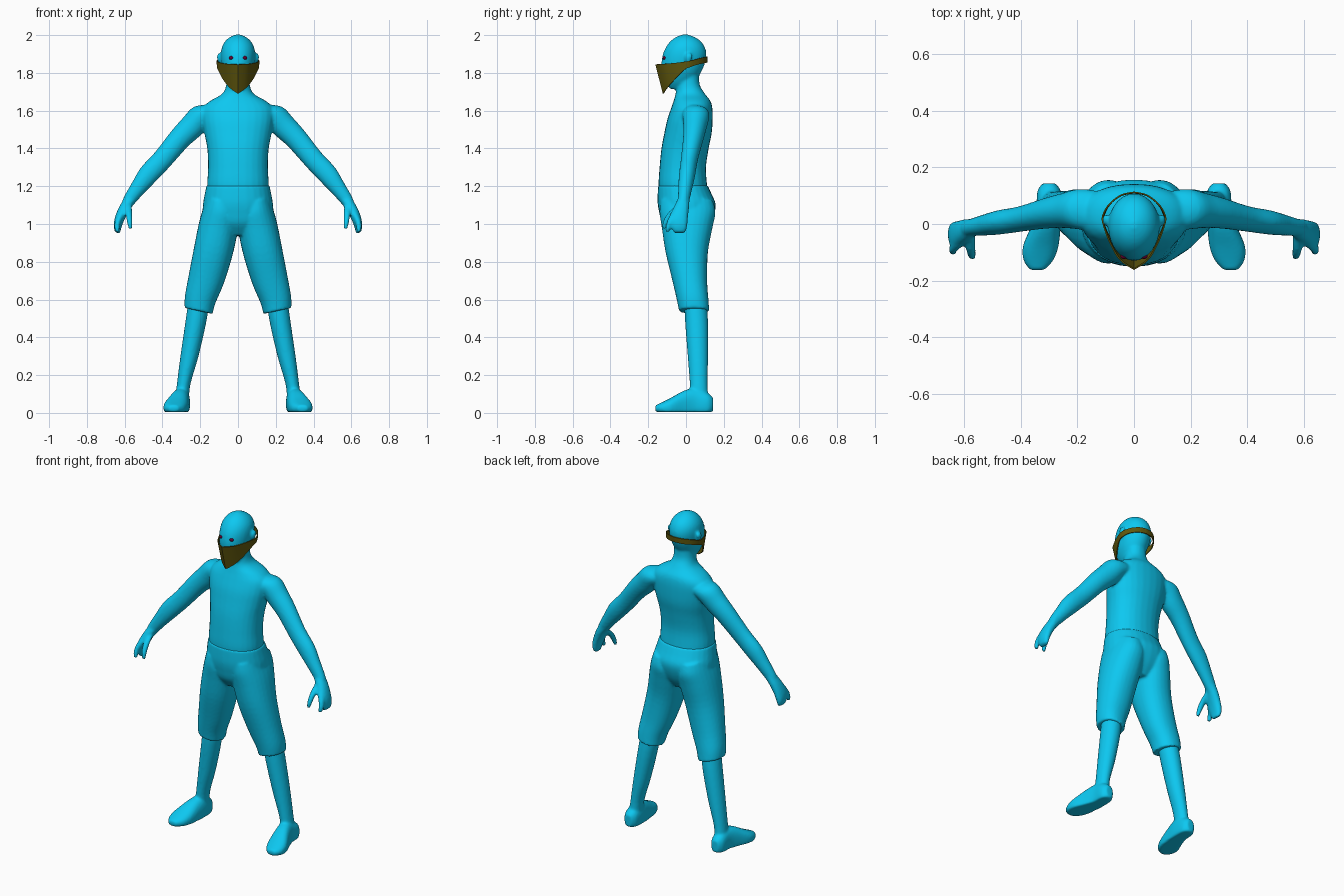
import bpy, bmesh, math
from mathutils import Vector

if "Cube" in bpy.data.objects:
    bpy.data.objects.remove(bpy.data.objects["Cube"])

X, Y, Z = Vector((1, 0, 0)), Vector((0, 1, 0)), Vector((0, 0, 1))


def material(name, rgb):
    m = bpy.data.materials.new(name)
    m.diffuse_color = (*rgb, 1)
    m.use_nodes = True
    m.node_tree.nodes["Principled BSDF"].inputs["Base Color"].default_value = m.diffuse_color
    return m


skin = material("cyan", (0.004, 0.58, 0.88))
olive = material("olive", (0.115, 0.095, 0.004))
dark_red = material("dark_red", (0.12, 0.0, 0.03))


def smooth_path(pts, n=4):
    """Catmull-Rom interpolation of equal-length tuples."""
    out = []
    for i in range(len(pts) - 1):
        p = [pts[max(i - 1, 0)], pts[i], pts[i + 1], pts[min(i + 2, len(pts) - 1)]]
        for k in range(n):
            t = k / n
            out.append([0.5 * (2 * b + (c - a) * t + (2 * a - 5 * b + 4 * c - d) * t * t
                               + (3 * b - a - 3 * c + d) * t ** 3) for a, b, c, d in zip(*p)])
    return out + [list(pts[-1])]


def loft(bm, stations, u=X, v=Y, side=1, power=2.2, floor=False):
    """Closed tube through (x, y, z, half width on u, half width on v)."""
    u, v, n, rings = u.normalized(), v.normalized(), 28, []
    for x, y, z, a, b in smooth_path(stations):
        ring = []
        for k in range(n):
            t = 2 * math.pi * k / n
            c, s = math.cos(t), math.sin(t)
            p = Vector((x, y, z)) + u * a * math.copysign(abs(c) ** (2 / power), c) \
                + v * b * math.copysign(abs(s) ** (2 / power), s)
            p.x *= side
            if floor:
                p.z = max(p.z, 0.004)
            ring.append(bm.verts.new(p))
        rings.append(ring)
    faces = [bm.faces.new(rings[0]), bm.faces.new(rings[-1])]
    for r, q in zip(rings, rings[1:]):
        for k in range(n):
            faces.append(bm.faces.new((r[k], r[(k + 1) % n], q[(k + 1) % n], q[k])))
    bmesh.ops.recalc_face_normals(bm, faces=faces)


def upright(rows):
    """(z, front y, back y, half width) rows to loft stations."""
    return [(0, (f + b) / 2, z, a, (b - f) / 2) for z, f, b, a in rows]


def make_object(name, bm, mat):
    me = bpy.data.meshes.new(name)
    bm.to_mesh(me)
    bm.free()
    ob = bpy.data.objects.new(name, me)
    bpy.context.collection.objects.link(ob)
    me.materials.append(mat)
    return ob


def apply_and_smooth(ob, angle=40):
    bpy.ops.object.select_all(action='DESELECT')
    ob.select_set(True)
    bpy.context.view_layer.objects.active = ob
    bpy.ops.object.convert(target='MESH')
    bpy.ops.object.shade_smooth_by_angle(angle=math.radians(angle))


def fuse(ob, voxel, rounds):
    """Blend overlapping tubes into one skin."""
    r = ob.modifiers.new("fuse", 'REMESH')
    r.mode, r.voxel_size = 'VOXEL', voxel
    s = ob.modifiers.new("relax", 'SMOOTH')
    s.factor, s.iterations = 0.5, rounds
    apply_and_smooth(ob, 50)


# Body: torso with neck, head
bm = bmesh.new()
loft(bm, upright([(1.12, -.13, .12, .15), (1.2, -.145, .112, .163), (1.3, -.14, .106, .158),
                  (1.4, -.13, .12, .163), (1.48, -.115, .136, .178), (1.55, -.1, .141, .19),
                  (1.61, -.08, .14, .188), (1.65, -.066, .13, .15), (1.69, -.055, .1, .083),
                  (1.74, -.05, .072, .062), (1.82, -.05, .07, .06)]))
loft(bm, upright([(1.715, -.085, .02, .03), (1.75, -.11, .045, .056), (1.8, -.125, .078, .078),
                  (1.85, -.13, .1, .088), (1.9, -.122, .108, .091), (1.94, -.104, .098, .084),
                  (1.97, -.08, .076, .066), (1.99, -.052, .045, .042), (2.003, -.018, .01, .012)]),
     power=2)
for side in (1, -1):
    # Arm
    loft(bm, [(.1, .04, 1.595, .055, .07), (.185, .052, 1.575, .066, .072),
              (.245, .048, 1.515, .066, .062), (.31, .038, 1.45, .06, .054),
              (.4, .018, 1.342, .055, .045), (.475, .006, 1.262, .054, .043),
              (.53, -.004, 1.19, .043, .037), (.577, -.013, 1.125, .034, .031),
              (.6, -.02, 1.085, .027, .034)], Vector((.72, 0, .69)), Y, side, 2)
    # Hand
    loft(bm, [(.565, -.01, 1.14, .03, .03), (.6, -.025, 1.085, .029, .041),
              (.626, -.038, 1.03, .026, .048), (.638, -.036, .985, .021, .042),
              (.638, -.034, .953, .014, .03)], Vector((.95, 0, .3)), Y, side)
    # Thumb and index finger
    loft(bm, [(.58, -.03, 1.1, .018, .02), (.578, -.075, 1.06, .018, .02),
              (.574, -.105, 1.015, .015, .017), (.57, -.117, .975, .01, .01)], X, Y, side, 2)
    loft(bm, [(.615, -.06, 1.06, .02, .02), (.637, -.085, 1.01, .016, .017),
              (.64, -.1, .96, .012, .012)], X, Y, side, 2)
    # Lower leg
    loft(bm, [(.2, .045, .65, .055, .055), (.22, .055, .5, .056, .061), (.257, .063, .3, .048, .054),
              (.288, .067, .15, .036, .047), (.298, .07, .05, .038, .05)], X, Y, side, 2)
    # Foot
    loft(bm, [(.3, .144, .045, .022, .035), (.3, .115, .045, .042, .06), (.3, .05, .05, .046, .08),
              (.312, -.01, .04, .053, .078), (.33, -.08, .03, .063, .05),
              (.338, -.13, .025, .052, .03), (.342, -.163, .024, .025, .016)], X, Z, side, 2.4, True)
    # Ear
    loft(bm, [(.094, .012, 1.85, .008, .01), (.098, .012, 1.868, .011, .016),
              (.1, .015, 1.888, .012, .02), (.096, .015, 1.905, .007, .012)], X, Y, side, 2)
fuse(make_object("body", bm, skin), .0075, 5)

# Knee-length shorts
bm = bmesh.new()
loft(bm, upright([(.94, -.08, .09, .08), (1.0, -.125, .13, .16), (1.06, -.142, .152, .185),
                  (1.11, -.15, .156, .185), (1.16, -.15, .135, .176), (1.205, -.148, .115, .167)]))
for side in (1, -1):
    loft(bm, [(.209, .043, .54, .076, .08), (.2, .035, .6, .083, .084), (.17, .02, .7, .095, .092),
              (.132, .004, .85, .104, .112), (.105, .006, .98, .105, .134),
              (.09, .008, 1.06, .098, .148), (.085, .004, 1.12, .085, .14)],
         Vector((1, 0, .22)), Y, side, 2.2)
fuse(make_object("shorts", bm, skin), .0075, 4)

# Face scarf: a band round the head that hangs to a point in front
top = [(0, -.16, 1.845), (.05, -.125, 1.847), (.085, -.065, 1.852), (.108, -.002, 1.86),
       (.11, .03, 1.866), (.087, .07, 1.877), (.045, .102, 1.884), (0, .112, 1.886)]
low = [(0, -.12, 1.69), (.043, -.098, 1.722), (.079, -.057, 1.768), (.103, -.01, 1.815),
       (.107, .025, 1.832), (.086, .069, 1.846), (.045, .101, 1.852), (0, .11, 1.855)]
bm = bmesh.new()
half = list(zip(smooth_path(top), smooth_path(low)))
loop = half + [tuple((-p[0], p[1], p[2]) for p in pair) for pair in half[-2:0:-1]]
cols = [[bm.verts.new(Vector(a).lerp(Vector(b), k / 5)) for k in range(6)] for a, b in loop]
for i, c in enumerate(cols):
    d = cols[(i + 1) % len(cols)]
    for k in range(5):
        bm.faces.new((c[k], c[k + 1], d[k + 1], d[k]))
bmesh.ops.recalc_face_normals(bm, faces=bm.faces)
scarf = make_object("face_scarf", bm, olive)
thick = scarf.modifiers.new("cloth", 'SOLIDIFY')
thick.thickness, thick.offset = .005, 0
apply_and_smooth(scarf)

# Eyes
for side, label in ((1, "left"), (-1, "right")):
    bm = bmesh.new()
    bmesh.ops.create_uvsphere(bm, u_segments=16, v_segments=10, radius=.012)
    bmesh.ops.scale(bm, vec=(1.1, .8, .8), verts=bm.verts)
    bmesh.ops.translate(bm, vec=(side * .035, -.114, 1.879), verts=bm.verts)
    apply_and_smooth(make_object(label + "_eye", bm, dark_red))
